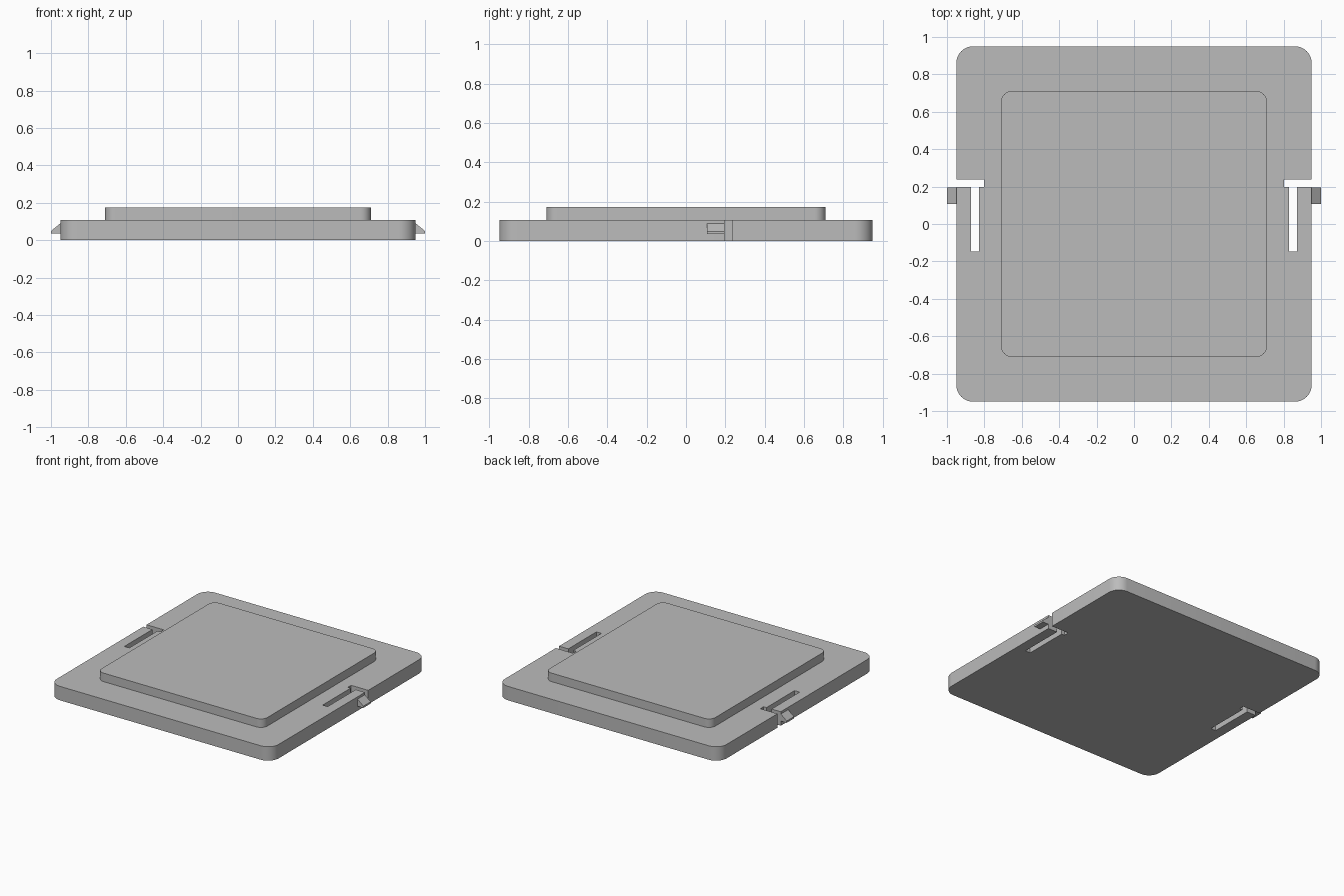
import bpy, bmesh, math

cube = bpy.data.objects.get("Cube")
if cube:
    bpy.data.objects.remove(cube, do_unlink=True)

grey = bpy.data.materials.new("plain grey")
grey.use_nodes = True
colour = (0.5, 0.5, 0.5, 1)
grey.diffuse_color = colour
grey.node_tree.nodes["Principled BSDF"].inputs["Base Color"].default_value = colour


def corner(half, radius, start, steps=10):
    """Arc for a right-hand corner, lower (start -90) or upper (start 0)."""
    side = -1 if start < 0 else 1
    c = half - radius
    angles = [math.radians(start + 90 * i / steps) for i in range(steps + 1)]
    return [(c + radius * math.cos(a), side * c + radius * math.sin(a)) for a in angles]


def mirrored(right):
    """Close a right-hand outline with its mirror image."""
    return right + [(-x, y) for x, y in reversed(right)]


def prism(name, points, offset, smooth=False):
    """Extrude a flat outline of 3D points along an offset."""
    bm = bmesh.new()
    face = bm.faces.new([bm.verts.new(p) for p in points])
    result = bmesh.ops.extrude_face_region(bm, geom=[face], use_keep_orig=True)
    moved = [v for v in result["geom"] if isinstance(v, bmesh.types.BMVert)]
    bmesh.ops.translate(bm, verts=moved, vec=offset)
    bmesh.ops.recalc_face_normals(bm, faces=bm.faces)
    mesh = bpy.data.meshes.new(name)
    bm.to_mesh(mesh)
    bm.free()
    mesh.materials.append(grey)
    obj = bpy.data.objects.new(name, mesh)
    bpy.context.collection.objects.link(obj)
    if smooth:
        bpy.ops.object.select_all(action="DESELECT")
        obj.select_set(True)
        bpy.context.view_layer.objects.active = obj
        bpy.ops.object.shade_smooth_by_angle(angle=math.radians(30))
    return obj


# Base plate with a spring finger cut free by an L-shaped slot on each side
edge, base_top = 0.95, 0.108
slot = [(edge, 0.197), (0.871, 0.197), (0.871, -0.147), (0.828, -0.147),
        (0.828, 0.197), (0.803, 0.197), (0.803, 0.237), (edge, 0.237)]
outline = mirrored(corner(edge, 0.09, -90) + slot + corner(edge, 0.09, 0))
prism("base_plate", [(x, y, 0) for x, y in outline], (0, 0, base_top), True)

# Raised panel
outline = mirrored(corner(0.71, 0.055, -90) + corner(0.71, 0.055, 0))
prism("raised_panel", [(x, y, base_top) for x, y in outline], (0, 0, 0.066), True)

# Wedge-shaped catches on the spring fingers
wedge = [(edge, 0.035), (1, 0.035), (1, 0.049), (edge, 0.09)]
for name, side in (("left_catch", 1), ("right_catch", -1)):
    prism(name, [(side * x, 0.106, z) for x, z in wedge], (0, 0.09, 0))
